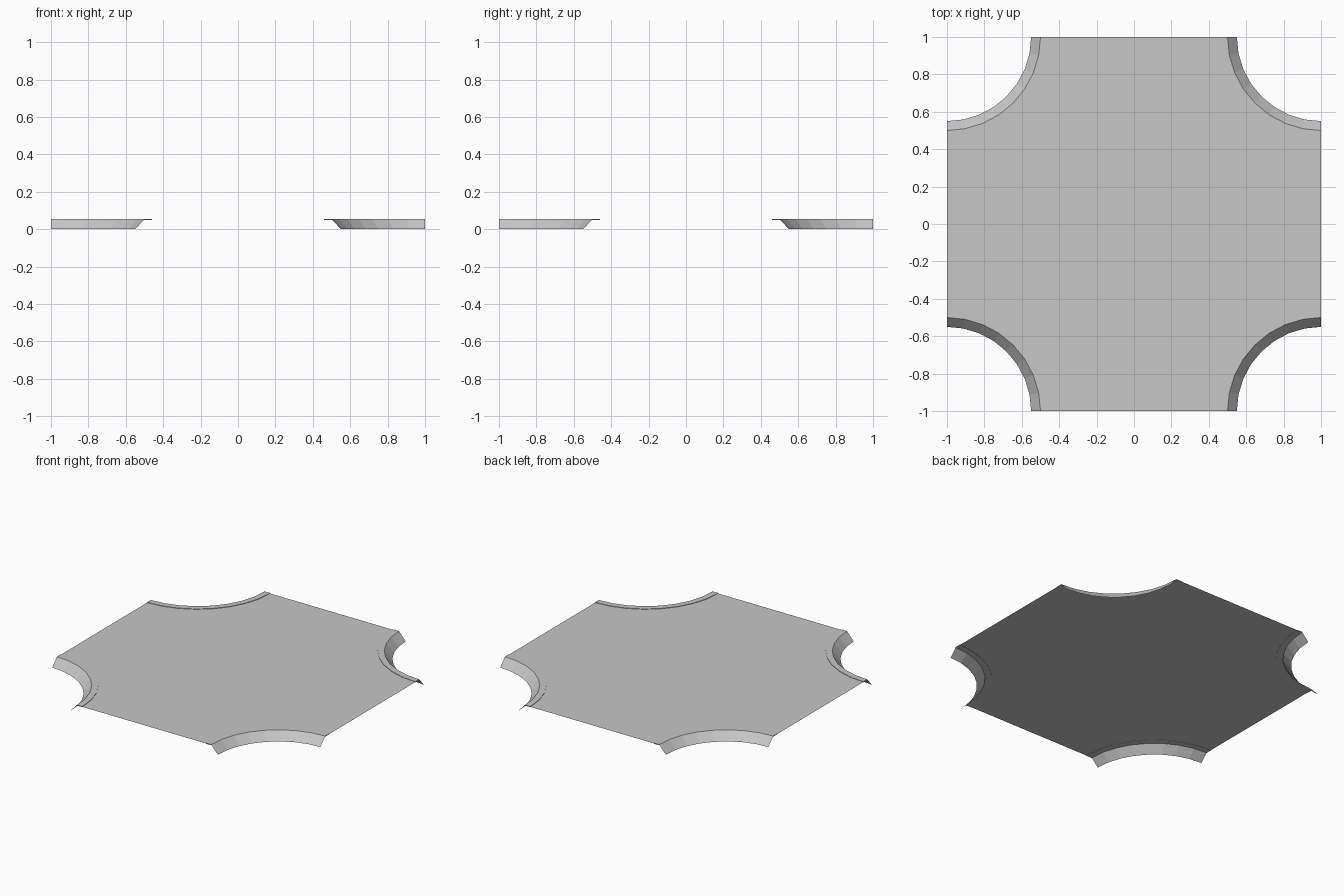
import bpy
import math

cube = bpy.data.objects.get("Cube")
if cube:
    bpy.data.objects.remove(cube, do_unlink=True)

grey = bpy.data.materials.new("light_grey")
grey.use_nodes = True
colour = (0.57, 0.57, 0.57, 1)
grey.diffuse_color = colour
grey.node_tree.nodes["Principled BSDF"].inputs["Base Color"].default_value = colour

SEGMENTS = 8
SKIRT_R, EDGE_R, RIM_R = 0.45, 0.5, 0.54
SHEET_Z, RIM_LOW, RIM_TOP = 0.052, 0.05, 0.055


def corner_arc(corner, radius, z):
    """Quarter circle around a corner, bulging towards the middle."""
    turn = math.pi / 4 + corner * math.pi / 2
    cx, cy = math.sqrt(2) * math.cos(turn), math.sqrt(2) * math.sin(turn)
    start = math.pi * 1.5 + corner * math.pi / 2
    points = []
    for i in range(SEGMENTS + 1):
        a = start - i * math.pi / 2 / SEGMENTS
        points.append((cx + radius * math.cos(a), cy + radius * math.sin(a), z))
    return points


def add_object(name, verts, faces):
    mesh = bpy.data.meshes.new(name)
    mesh.from_pydata(verts, [], faces)
    mesh.materials.append(grey)
    mesh.update()
    obj = bpy.data.objects.new(name, mesh)
    bpy.context.collection.objects.link(obj)


def sweep(name, corner, profile, closed=False):
    """Sweep a (radius, height) profile along one corner arc."""
    rows = [corner_arc(corner, r, z) for r, z in profile]
    n = SEGMENTS + 1
    faces = []
    for j in range(len(rows) if closed else len(rows) - 1):
        k = (j + 1) % len(rows)
        for i in range(SEGMENTS):
            faces.append((j * n + i, j * n + i + 1, k * n + i + 1, k * n + i))
    if closed:
        faces.append([j * n for j in range(len(rows))])
        faces.append([j * n + SEGMENTS for j in reversed(range(len(rows)))])
    add_object(name, [p for row in rows for p in row], faces)


# Flat sheet with four scooped corners
outline = [p for c in range(4) for p in corner_arc(c, RIM_R, SHEET_Z)]
add_object("floor_sheet", outline, [list(range(len(outline)))])

# Thin raised rim and sloping skirt at every corner
for c, label in enumerate(("back_left", "back_right", "front_right", "front_left")):
    sweep(label + "_rim", c, [(EDGE_R, RIM_LOW), (EDGE_R, RIM_TOP),
                              (RIM_R, RIM_TOP), (RIM_R, RIM_LOW)], closed=True)
    sweep(label + "_skirt", c, [(SKIRT_R, 0), (EDGE_R, RIM_TOP)])
